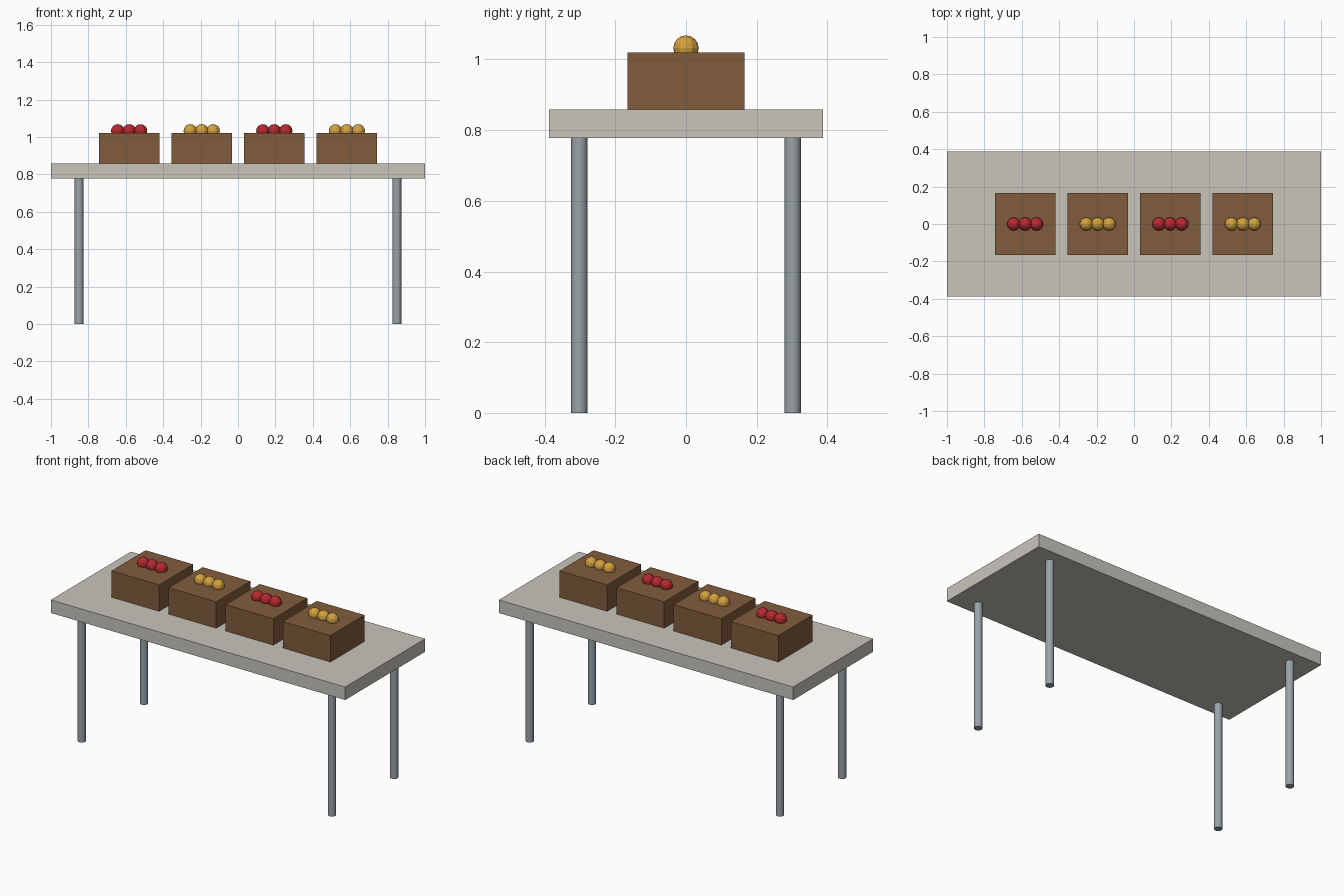
import bpy
import math

cube = bpy.data.objects.get("Cube")
if cube:
    bpy.data.objects.remove(cube, do_unlink=True)


def material(name, rgb):
    m = bpy.data.materials.new(name)
    m.use_nodes = True
    m.diffuse_color = (*rgb, 1)
    m.node_tree.nodes["Principled BSDF"].inputs["Base Color"].default_value = (*rgb, 1)
    return m


stone = material("pale stone", (0.58, 0.56, 0.50))
steel = material("grey steel", (0.32, 0.37, 0.39))
wood = material("brown wood", (0.22, 0.108, 0.045))
red = material("red fruit", (0.48, 0.022, 0.03))
gold = material("golden fruit", (0.66, 0.36, 0.05))


def finish(name, mat):
    ob = bpy.context.object
    ob.name = name
    ob.data.materials.append(mat)
    return ob


def box(name, mat, x, z0, z1, width, depth):
    bpy.ops.mesh.primitive_cube_add(size=1, location=(x, 0, (z0 + z1) / 2))
    ob = finish(name, mat)
    ob.scale = (width, depth, z1 - z0)
    bpy.ops.object.transform_apply(location=False, rotation=False, scale=True)


TOP_LOW, TOP_HIGH, CRATE_HIGH = 0.778, 0.858, 1.02

# Table top and legs
box("table_top", stone, 0, TOP_LOW, TOP_HIGH, 2, 0.776)
for sx, side in ((-1, "right"), (1, "left")):
    for sy, end in ((-1, "front"), (1, "back")):
        bpy.ops.mesh.primitive_cylinder_add(
            vertices=16, radius=0.0235, depth=TOP_LOW,
            location=(sx * 0.85, sy * 0.302, TOP_LOW / 2))
        finish(f"{end}_{side}_leg", steel)
        bpy.ops.object.shade_smooth_by_angle(angle=math.radians(40))

# Crates in a row, each with three fruits on top
for i in range(4):
    x = (i - 1.5) * 0.388
    box(f"crate_{i + 1}", wood, x, TOP_HIGH, CRATE_HIGH, 0.324, 0.331)
    for j in (-1, 0, 1):
        bpy.ops.mesh.primitive_uv_sphere_add(
            segments=12, ring_count=8, radius=0.036,
            location=(x + j * 0.061, 0, CRATE_HIGH + 0.012))
        finish(f"fruit_{i + 1}_{j + 2}", gold if i % 2 else red)
